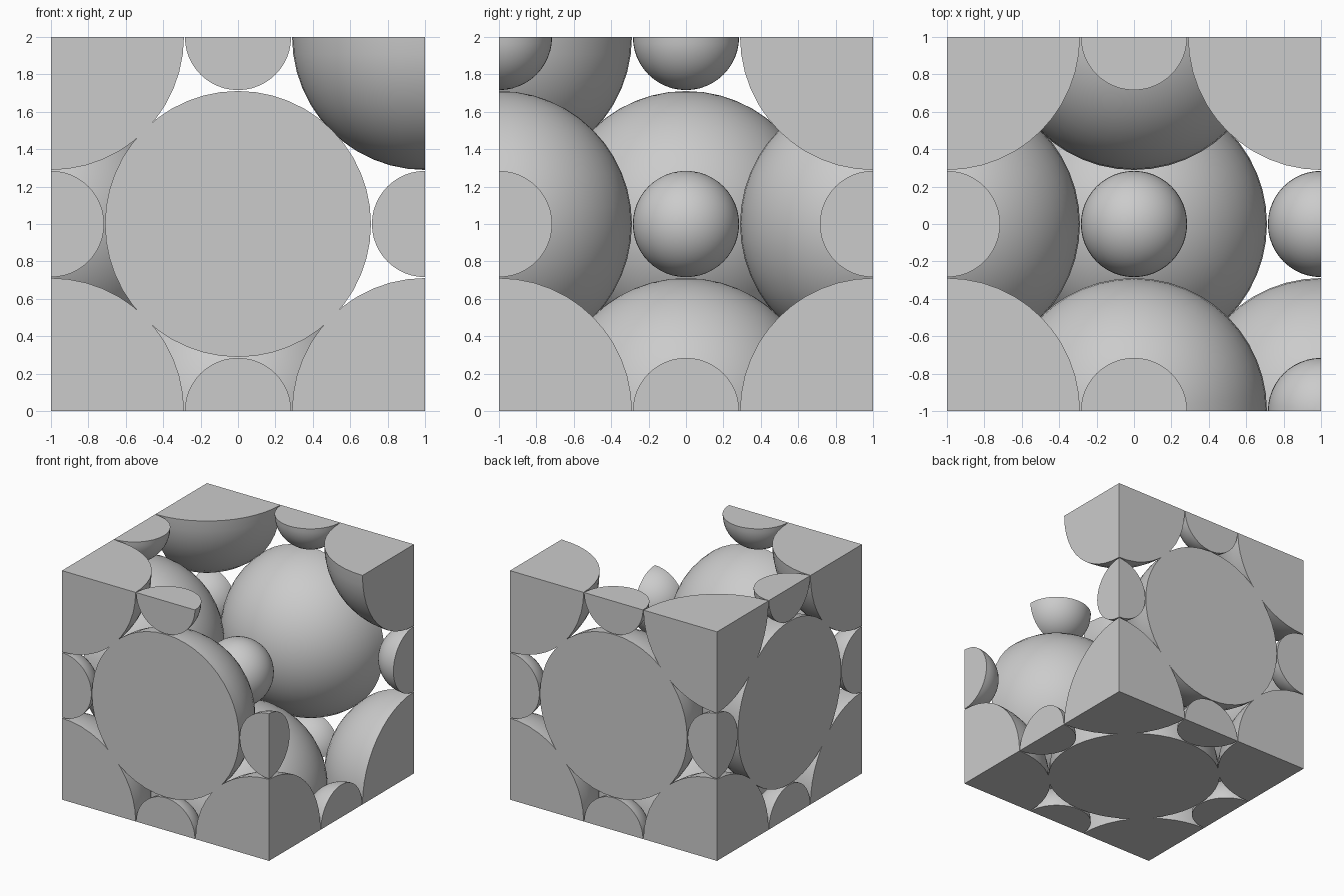
import bpy
import bmesh
from itertools import product
from mathutils import Vector

LARGE, SMALL = 0.711, 0.284
KINDS = ("centre_ball", "face_ball", "edge_ball", "corner_ball")
MIDDLE = Vector((0, 0, 1))

# Sites left empty so the inside of the cell can be seen
EMPTY = {(1, -1, 1), (1, 0, 1), (1, 0, 0), (0, 0, 1)}

if "Cube" in bpy.data.objects:
    bpy.data.objects.remove(bpy.data.objects["Cube"], do_unlink=True)


def side_name(site):
    words = (("right", "", "left"), ("front", "", "back"), ("bottom", "", "top"))
    return "_".join(w[s + 1] for w, s in zip(words, site) if w[s + 1])


def cell_ball(site):
    """A ball trimmed flat by every cell wall that passes through its centre."""
    walls = sum(abs(s) for s in site)
    radius = LARGE if walls % 2 else SMALL
    bm = bmesh.new()
    bmesh.ops.create_uvsphere(bm, u_segments=48, v_segments=24, radius=radius)
    for axis, side in enumerate(site):
        if side:
            normal = Vector((0, 0, 0))
            normal[axis] = side
            bmesh.ops.bisect_plane(
                bm, geom=bm.verts[:] + bm.edges[:] + bm.faces[:], dist=1e-5,
                plane_co=(0, 0, 0), plane_no=normal, clear_outer=True)
            bmesh.ops.holes_fill(bm, edges=bm.edges[:], sides=0)
    bmesh.ops.recalc_face_normals(bm, faces=bm.faces[:])
    name = "_".join(filter(None, (side_name(site), KINDS[walls])))
    mesh = bpy.data.meshes.new(name)
    bm.to_mesh(mesh)
    bm.free()
    ball = bpy.data.objects.new(name, mesh)
    ball.location = Vector(site) + MIDDLE
    bpy.context.collection.objects.link(ball)
    return ball


# Large balls on corners and faces, small ones on edges and in the centre
balls = [cell_ball(s) for s in product((-1, 0, 1), repeat=3) if s not in EMPTY]

# Smooth round surfaces with crisp cut rims
bpy.ops.object.select_all(action="DESELECT")
for ball in balls:
    ball.select_set(True)
bpy.context.view_layer.objects.active = balls[0]
bpy.ops.object.shade_smooth_by_angle()
